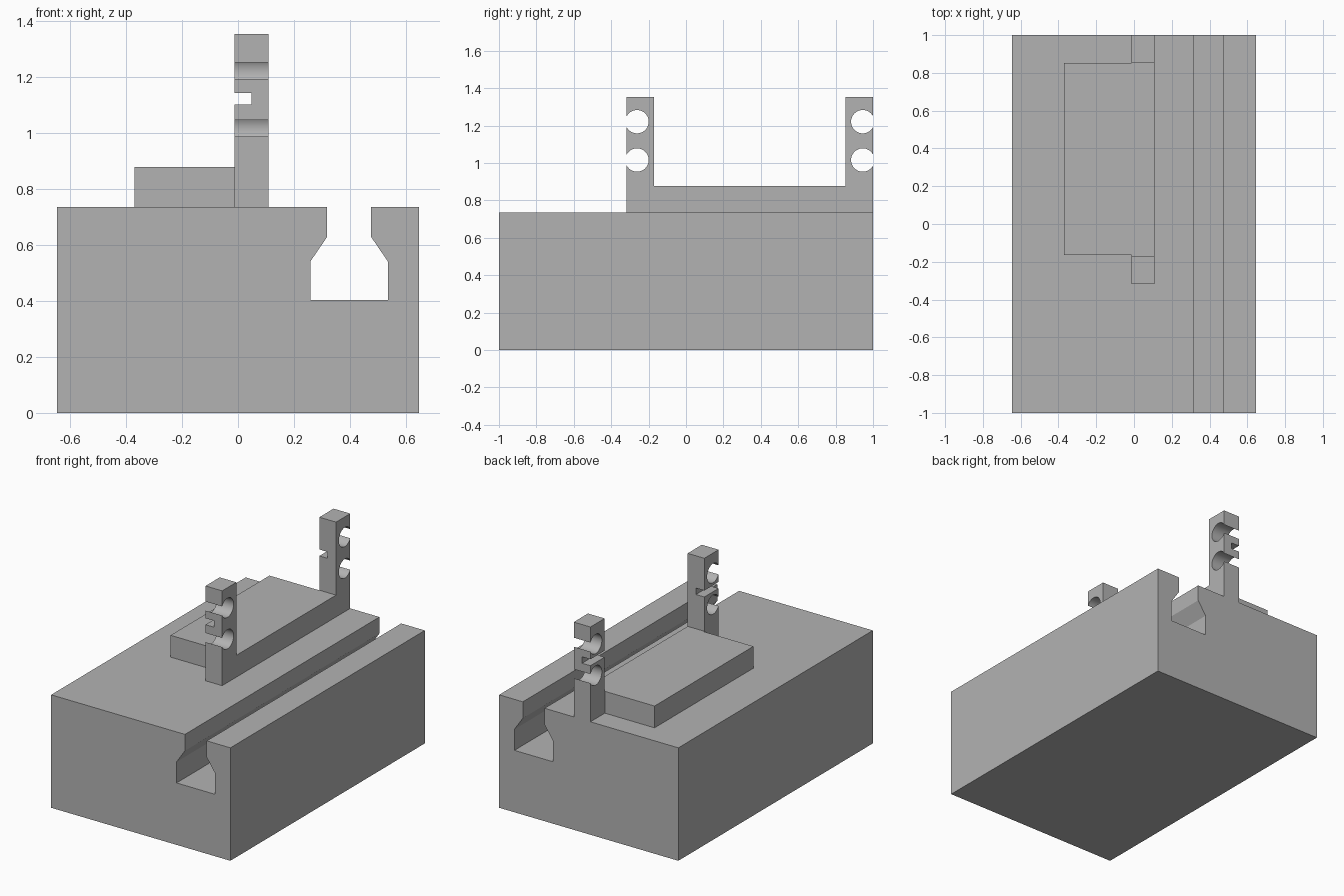
import bpy, bmesh, math
from mathutils import Vector

if "Cube" in bpy.data.objects:
    bpy.data.objects.remove(bpy.data.objects["Cube"], do_unlink=True)

grey = bpy.data.materials.new("plain grey")
grey.use_nodes = True
colour = (0.45, 0.45, 0.45, 1)
grey.diffuse_color = colour
grey.node_tree.nodes["Principled BSDF"].inputs["Base Color"].default_value = colour


def extrude(name, points, offset):
    """Solid made by sweeping a closed planar outline along an offset."""
    bm = bmesh.new()
    face = bm.faces.new([bm.verts.new(p) for p in points])
    moved = bmesh.ops.extrude_face_region(bm, geom=[face], use_keep_orig=True)["geom"]
    verts = [v for v in moved if isinstance(v, bmesh.types.BMVert)]
    bmesh.ops.translate(bm, verts=verts, vec=Vector(offset))
    bmesh.ops.recalc_face_normals(bm, faces=bm.faces)
    mesh = bpy.data.meshes.new(name)
    bm.to_mesh(mesh)
    bm.free()
    mesh.materials.append(grey)
    obj = bpy.data.objects.new(name, mesh)
    bpy.context.collection.objects.link(obj)
    return obj


def box(name, low, high):
    (x0, y0, z0), (x1, y1, z1) = low, high
    outline = [(x0, y0, z0), (x1, y0, z0), (x1, y1, z0), (x0, y1, z0)]
    return extrude(name, outline, (0, 0, z1 - z0))


BASE_TOP, PLATE_TOP, POST_TOP = 0.735, 0.877, 1.352
POST_X0, POST_X1 = -0.012, 0.108
FRONT, FRONT_IN, BACK_IN, BACK = -0.317, -0.171, 0.854, 1.0

# Base block with the flared slot along its length
base = [(-0.645, 0), (0.645, 0), (0.645, BASE_TOP), (0.475, BASE_TOP), (0.475, 0.628),
        (0.535, 0.54), (0.535, 0.403), (0.258, 0.403), (0.258, 0.54),
        (0.318, 0.628), (0.318, BASE_TOP), (-0.645, BASE_TOP)]
extrude("base_block", [(x, -1, z) for x, z in base], (0, 2, 0))

# Raised plate beside the post frame
box("raised_plate", (-0.37, -0.165, BASE_TOP), (POST_X0, 0.852, PLATE_TOP))


def bite(y_face, z, inward, upward):
    """Round hole broken open through a post face, traced up or down."""
    radius, depth = 0.0625, 0.055
    start = math.acos(depth / radius)
    steps = 32
    arc = []
    for i in range(steps + 1):
        a = math.pi + start + (2 * math.pi - 2 * start) * i / steps
        arc.append((y_face + inward * (depth + radius * math.cos(a)),
                    z + radius * math.sin(a)))
    return arc if upward else arc[::-1]


# Post frame: two bitten posts joined by a low rail
HOLES = (1.016, 1.221)
profile = [(FRONT, BASE_TOP), (BACK, BASE_TOP)]
for z in HOLES:
    profile += bite(BACK, z, -1, True)
profile += [(BACK, POST_TOP), (BACK_IN, POST_TOP), (BACK_IN, PLATE_TOP),
            (FRONT_IN, PLATE_TOP), (FRONT_IN, POST_TOP), (FRONT, POST_TOP)]
for z in reversed(HOLES):
    profile += bite(FRONT, z, 1, False)
frame = extrude("post_frame", [(POST_X0, y, z) for y, z in profile],
                (POST_X1 - POST_X0, 0, 0))

# Square notch across the outer side of both posts
cutter = box("notch_cutter", (-0.1, -0.5, 1.1), (0.048, 1.2, 1.142))
cutter.hide_render = True
mod = frame.modifiers.new("notch", "BOOLEAN")
mod.operation = "DIFFERENCE"
mod.solver = "EXACT"
mod.object = cutter
bpy.ops.object.select_all(action="DESELECT")
bpy.context.view_layer.objects.active = frame
frame.select_set(True)
bpy.ops.object.modifier_apply(modifier=mod.name)
bpy.data.objects.remove(cutter, do_unlink=True)
bpy.ops.object.shade_smooth_by_angle(angle=math.radians(25))
